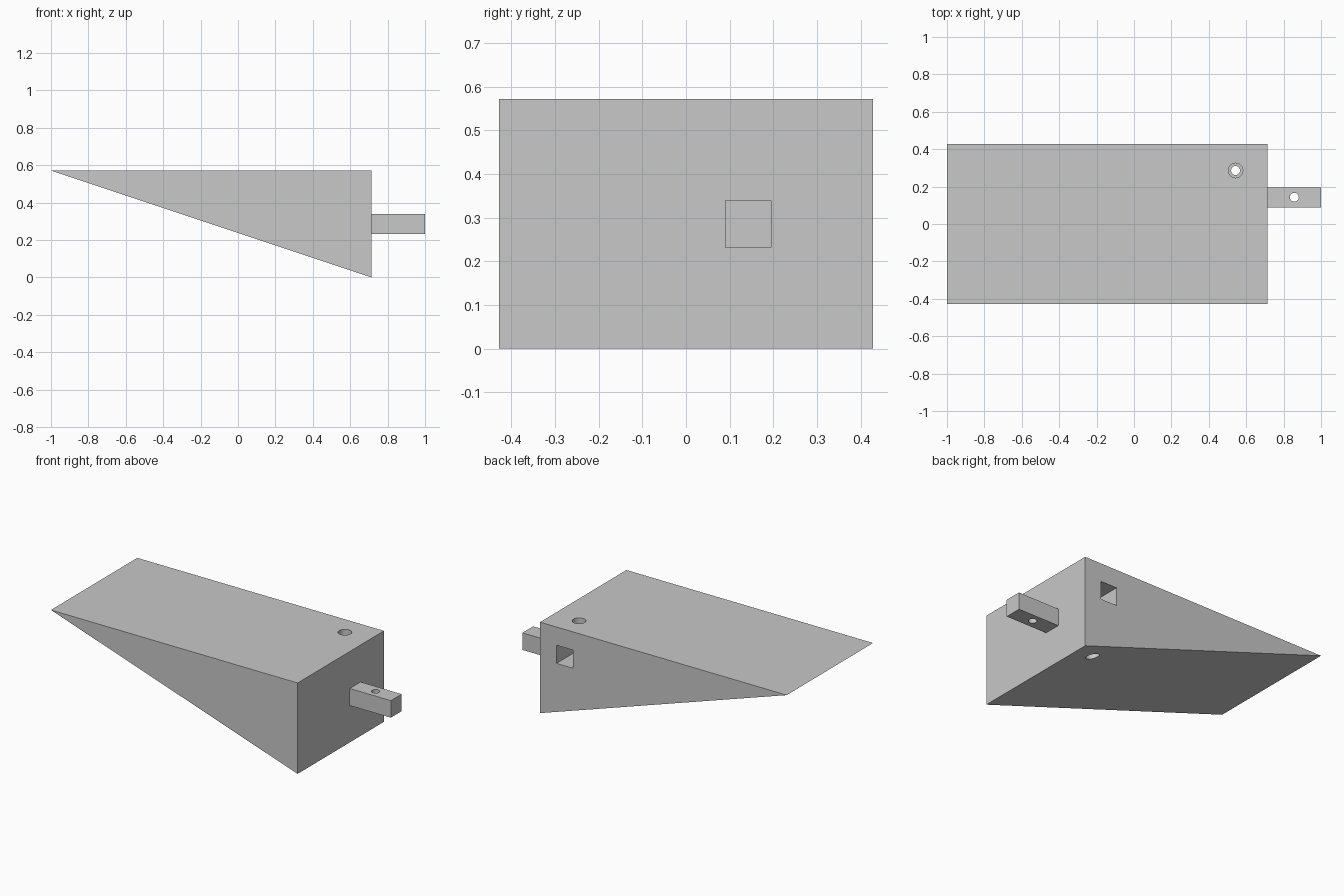
import bpy
import bmesh
from mathutils import Matrix

cube = bpy.data.objects.get("Cube")
if cube:
    bpy.data.objects.remove(cube, do_unlink=True)

grey = bpy.data.materials.new("plain grey")
grey.use_nodes = True
GREY = (0.58, 0.58, 0.58, 1)
grey.diffuse_color = GREY
grey.node_tree.nodes["Principled BSDF"].inputs["Base Color"].default_value = GREY


def finish(name, bm):
    bmesh.ops.recalc_face_normals(bm, faces=bm.faces[:])
    mesh = bpy.data.meshes.new(name)
    bm.to_mesh(mesh)
    bm.free()
    mesh.materials.append(grey)
    obj = bpy.data.objects.new(name, mesh)
    bpy.context.scene.collection.objects.link(obj)
    return obj


def box(name, low, high):
    bm = bmesh.new()
    size = [h - l for l, h in zip(low, high)]
    mid = [(l + h) / 2 for l, h in zip(low, high)]
    bmesh.ops.create_cube(bm, size=1, matrix=Matrix.Translation(mid) @ Matrix.Diagonal((*size, 1)))
    return finish(name, bm)


def rod(name, x, y, z0, z1, radius):
    bm = bmesh.new()
    bmesh.ops.create_cone(bm, cap_ends=True, segments=32, radius1=radius, radius2=radius,
                          depth=z1 - z0, matrix=Matrix.Translation((x, y, (z0 + z1) / 2)))
    return finish(name, bm)


def cut(target, cutters):
    for cutter in cutters:
        cutter.hide_render = True
        mod = target.modifiers.new(cutter.name, 'BOOLEAN')
        mod.operation = 'DIFFERENCE'
        mod.solver = 'EXACT'
        mod.object = cutter
    # Bake the cuts, then discard the cutters
    graph = bpy.context.evaluated_depsgraph_get()
    baked = bpy.data.meshes.new_from_object(target.evaluated_get(graph))
    target.modifiers.clear()
    target.data = baked
    for cutter in cutters:
        bpy.data.objects.remove(cutter, do_unlink=True)
    bpy.ops.object.select_all(action='DESELECT')
    target.select_set(True)
    bpy.context.view_layer.objects.active = target
    bpy.ops.object.shade_smooth_by_angle()


# Wedge body: triangular side profile extruded across its width
HALF, FACE, TOP = 0.4286, 0.7143, 0.5714
bm = bmesh.new()
side = bm.faces.new([bm.verts.new((x, -HALF, z)) for x, z in ((-1, TOP), (FACE, 0), (FACE, TOP))])
grown = bmesh.ops.extrude_face_region(bm, geom=[side])["geom"]
bmesh.ops.translate(bm, vec=(0, 2 * HALF, 0), verts=[v for v in grown if isinstance(v, bmesh.types.BMVert)])
wedge = finish("wedge_body", bm)

# Square socket in the back side, crossed by a bolt hole recessed at both ends
HX, HY = 0.543, 0.286
cut(wedge, [
    box("socket_cutter", (HX - 0.057, 0.14, 0.343), (HX + 0.057, 0.5, 0.457)),
    rod("bolt_cutter", HX, HY, -0.1, 0.7, 0.024),
    rod("head_recess_cutter", HX, HY, 0.514, 0.7, 0.039),
    rod("nut_recess_cutter", HX, HY, -0.1, 0.286, 0.039),
])

# Square peg on the tall end, drilled through from top to bottom
peg = box("connector_peg", (FACE, 0.089, 0.232), (1, 0.196, 0.339))
cut(peg, [rod("peg_hole_cutter", 0.857, 0.143, 0.1, 0.5, 0.024)])
